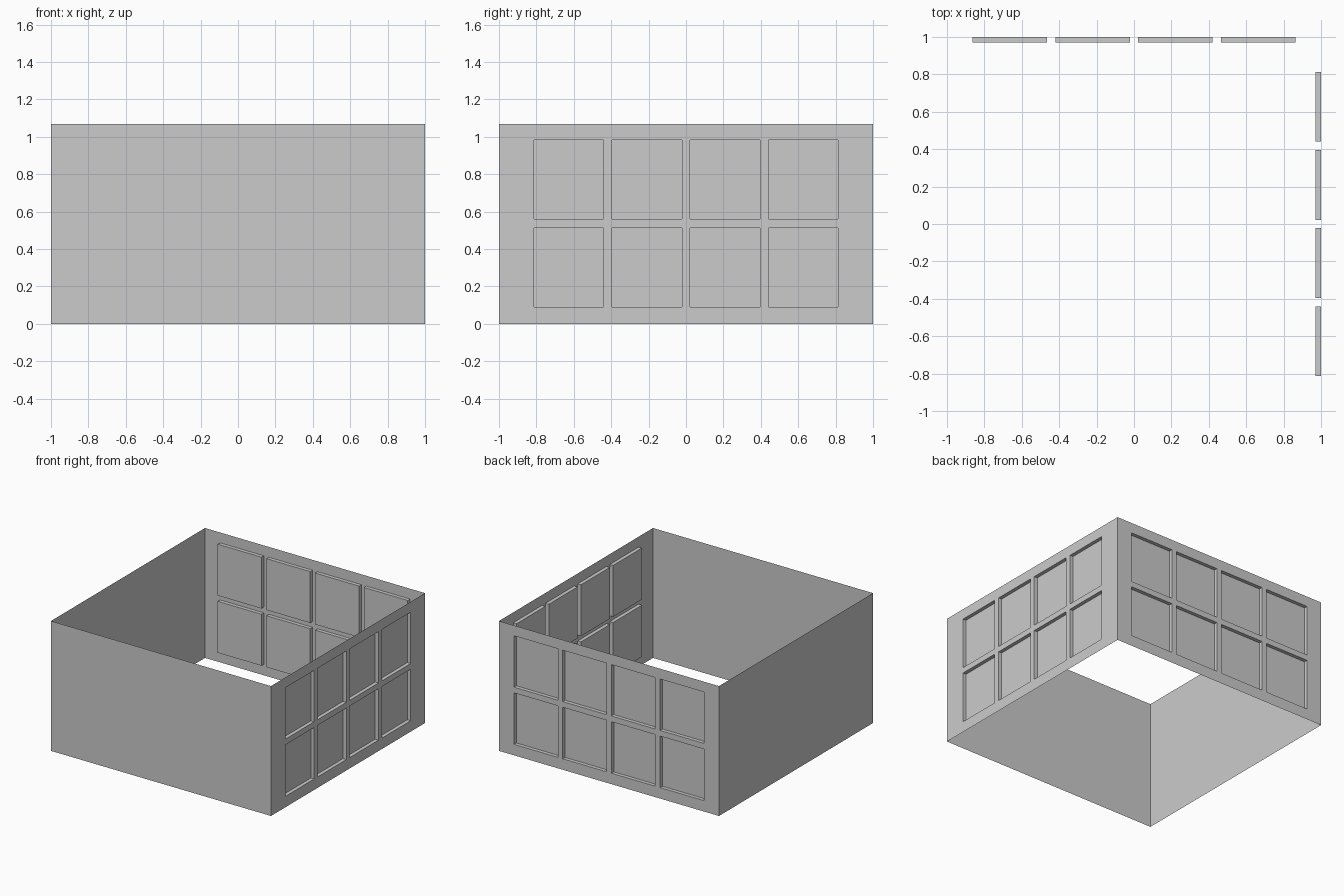
import bpy, bmesh, math
from mathutils import Matrix

if "Cube" in bpy.data.objects:
    bpy.data.objects.remove(bpy.data.objects["Cube"])

HEIGHT, DEPTH, GAP = 1.067, 0.03, 0.045
Z_CUTS = [0, 0.09, 0.513, 0.56, 0.982, HEIGHT]


def wall(name, angle, pane_width=None):
    """Single-sided wall on y=-1 facing -y, turned about z; optional 4 x 2 recessed panes."""
    xs, zs = [-1, 1], [0, HEIGHT]
    if pane_width:
        start = -(4 * pane_width + 3 * GAP) / 2
        cuts = []
        for i in range(4):
            x = start + i * (pane_width + GAP)
            cuts += [x, x + pane_width]
        xs, zs = [-1] + cuts + [1], Z_CUTS

    # Wall grid
    bm = bmesh.new()
    grid = [[bm.verts.new((x, -1, z)) for z in zs] for x in xs]
    panes = []
    for i in range(len(xs) - 1):
        for j in range(len(zs) - 1):
            f = bm.faces.new((grid[i][j], grid[i + 1][j],
                              grid[i + 1][j + 1], grid[i][j + 1]))
            if i % 2 and j % 2:
                panes.append(f)

    # Push panes inward, leaving straight reveals around them
    if panes:
        new = bmesh.ops.extrude_discrete_faces(bm, faces=panes)["faces"]
        for f in new:
            bmesh.ops.translate(bm, verts=f.verts, vec=(0, DEPTH, 0))

    bm.transform(Matrix.Rotation(angle, 4, 'Z'))
    mesh = bpy.data.meshes.new(name)
    bm.to_mesh(mesh)
    bm.free()
    bpy.context.collection.objects.link(bpy.data.objects.new(name, mesh))


# Plain walls
wall("front_wall", 0)
wall("left_wall", -math.pi / 2)
# Walls with window recesses
wall("right_window_wall", math.pi / 2, 0.373)
wall("back_window_wall", math.pi, 0.398)
